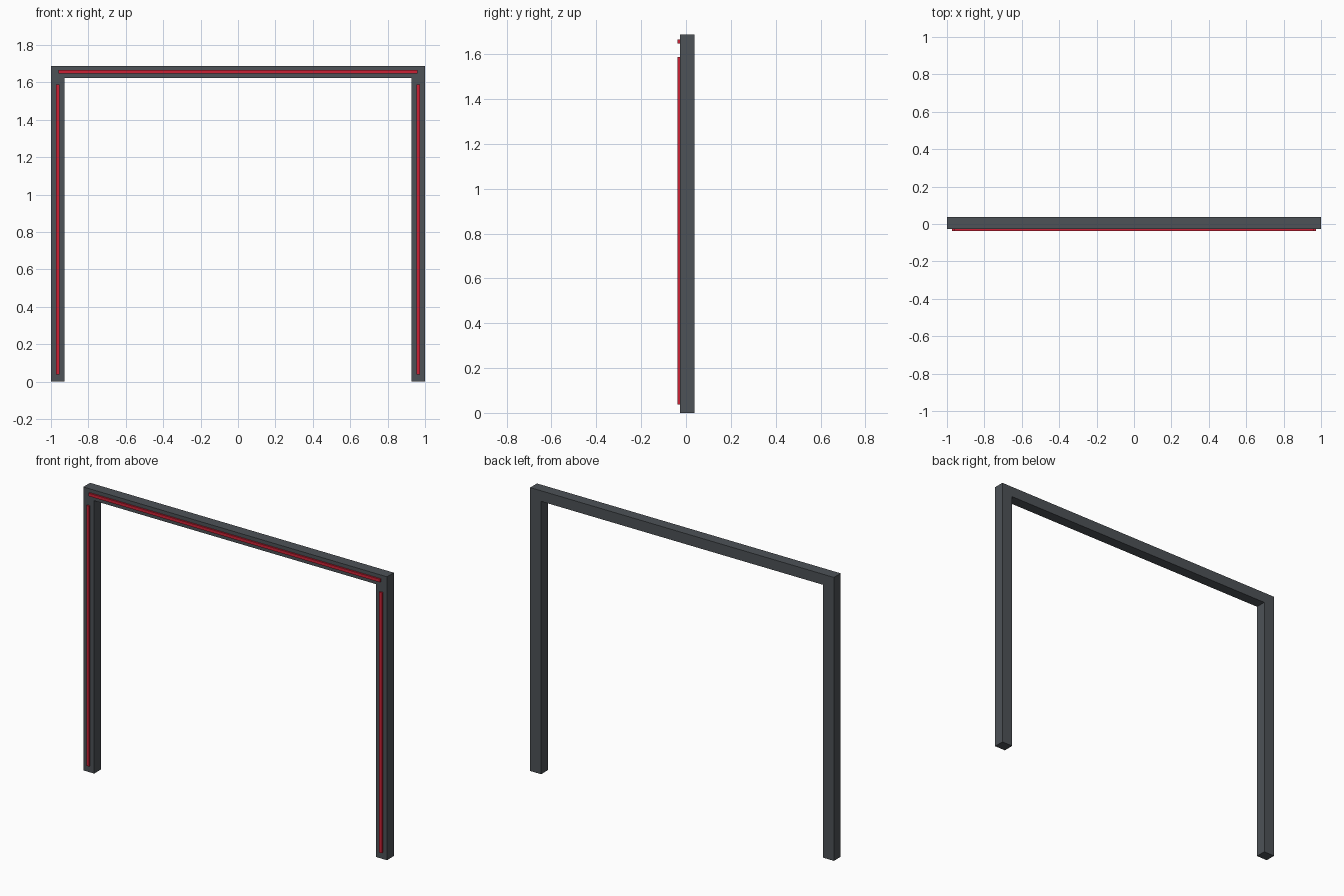
import bpy, bmesh

if "Cube" in bpy.data.objects:
    bpy.data.objects.remove(bpy.data.objects["Cube"])

def material(name, rgb):
    m = bpy.data.materials.new(name)
    m.diffuse_color = (*rgb, 1)
    m.use_nodes = True
    m.node_tree.nodes["Principled BSDF"].inputs["Base Color"].default_value = m.diffuse_color
    return m

grey = material("dark_grey", (0.075, 0.085, 0.095))
red = material("red", (0.60, 0.015, 0.035))

def prism(name, outline, y0, y1, mat):
    """Extrude an x-z outline from y0 to y1."""
    bm = bmesh.new()
    face = bm.faces.new([bm.verts.new((x, y0, z)) for x, z in outline])
    ext = bmesh.ops.extrude_face_region(bm, geom=[face])
    verts = [v for v in ext["geom"] if isinstance(v, bmesh.types.BMVert)]
    bmesh.ops.translate(bm, verts=verts, vec=(0, y1 - y0, 0))
    bmesh.ops.recalc_face_normals(bm, faces=bm.faces)
    me = bpy.data.meshes.new(name)
    bm.to_mesh(me)
    bm.free()
    me.materials.append(mat)
    ob = bpy.data.objects.new(name, me)
    bpy.context.collection.objects.link(ob)
    return ob

def rect(x0, x1, z0, z1):
    return [(x0, z0), (x1, z0), (x1, z1), (x0, z1)]

TOP, UNDER, INNER = 1.687, 1.624, 0.928   # gate height, beam underside, leg inside
FRONT, BACK, STRIP = -0.027, 0.037, -0.037

# Gate frame: two legs and the top beam in one profile
prism("gate_frame",
      [(-1, 0), (-INNER, 0), (-INNER, UNDER), (INNER, UNDER),
       (INNER, 0), (1, 0), (1, TOP), (-1, TOP)], FRONT, BACK, grey)

# Light strips on the front of the legs and beam
for side, s in (("left", -1), ("right", 1)):
    c = s * 0.964
    prism(side + "_leg_strip", rect(c - 0.009, c + 0.009, 0.038, 1.588),
          STRIP, FRONT, red)
prism("beam_strip", rect(-0.96, 0.96, 1.647, 1.665), STRIP, FRONT, red)
